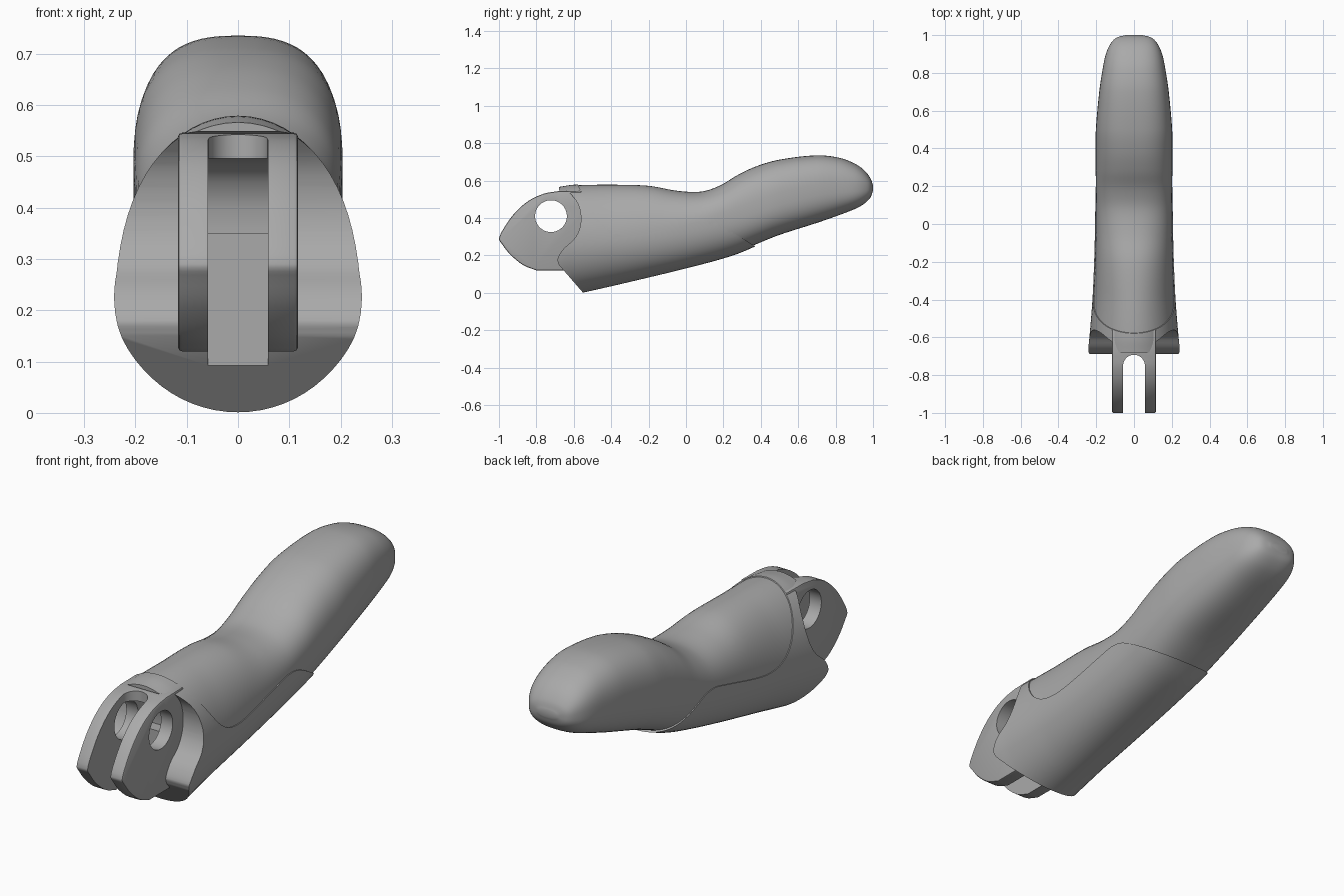
import bpy, bmesh, math
from mathutils import Vector, Matrix

if "Cube" in bpy.data.objects:
    bpy.data.objects.remove(bpy.data.objects["Cube"], do_unlink=True)

GREY = (0.40, 0.40, 0.40, 1)
grey = bpy.data.materials.new("satin grey")
grey.use_nodes = True
grey.diffuse_color = GREY
grey.node_tree.nodes["Principled BSDF"].inputs["Base Color"].default_value = GREY


def finish(name, bm):
    bmesh.ops.recalc_face_normals(bm, faces=bm.faces)
    mesh = bpy.data.meshes.new(name)
    bm.to_mesh(mesh)
    bm.free()
    mesh.materials.append(grey)
    obj = bpy.data.objects.new(name, mesh)
    bpy.context.collection.objects.link(obj)
    return obj


def hermite(pts, steps, closed=False):
    """Smooth path through points, each a tuple of any length."""
    pts = [Vector(p) for p in pts]
    n = len(pts)
    out = []
    for i in range(n - 1):
        a, b = pts[i], pts[i + 1]
        before, after = pts[max(i - 1, 0)], pts[min(i + 2, n - 1)]
        # tangents by the first coordinate, so uneven spacing stays smooth
        h = (b - a).length
        ta = (b - before) / max((b - a).length + (a - before).length, 1e-6) * h
        tb = (after - a) / max((after - b).length + (b - a).length, 1e-6) * h
        for k in range(steps):
            t = k / steps
            out.append(a * (2*t**3 - 3*t**2 + 1) + ta * (t**3 - 2*t**2 + t)
                       + b * (3*t**2 - 2*t**3) + tb * (t**3 - t**2))
    return out + [pts[-1]]


def prism(name, profile, half):
    """Extrude a (y, z) outline across x."""
    bm = bmesh.new()
    face = bm.faces.new([bm.verts.new((-half, p[0], p[1])) for p in profile])
    new = bmesh.ops.extrude_face_region(bm, geom=[face])["geom"]
    bmesh.ops.translate(bm, vec=(2 * half, 0, 0),
                        verts=[v for v in new if isinstance(v, bmesh.types.BMVert)])
    return finish(name, bm)


def cylinder(name, centre, radius, depth, axis):
    bm = bmesh.new()
    turn = Matrix.Rotation(math.pi / 2, 4, "Y") if axis == "X" else Matrix()
    bmesh.ops.create_cone(bm, cap_ends=True, segments=64, radius1=radius,
                          radius2=radius, depth=depth,
                          matrix=Matrix.Translation(centre) @ turn)
    return finish(name, bm)


def apply(obj, mod):
    bpy.context.view_layer.objects.active = obj
    bpy.ops.object.modifier_apply(modifier=mod.name)


def cut(obj, *cutters):
    for cutter in cutters:
        mod = obj.modifiers.new("cut", "BOOLEAN")
        mod.operation, mod.solver, mod.object = "DIFFERENCE", "EXACT", cutter
        apply(obj, mod)


# Body stations: y, top, bottom, height of widest point, half width
STATIONS = [
    (-0.80, 0.545, -0.05, 0.24, 0.245), (-0.68, 0.562, -0.02, 0.25, 0.24),
    (-0.60, 0.574, 0.0, 0.26, 0.232), (-0.40, 0.578, 0.045, 0.28, 0.216),
    (-0.20, 0.572, 0.092, 0.31, 0.207), (-0.05, 0.546, 0.128, 0.34, 0.203),
    (0.08, 0.541, 0.161, 0.37, 0.201), (0.18, 0.573, 0.188, 0.40, 0.201),
    (0.28, 0.632, 0.220, 0.43, 0.203), (0.38, 0.678, 0.262, 0.46, 0.204),
    (0.50, 0.712, 0.310, 0.50, 0.202), (0.70, 0.735, 0.374, 0.55, 0.184),
    (0.82, 0.722, 0.416, 0.56, 0.166), (0.90, 0.692, 0.447, 0.56, 0.149),
    (0.95, 0.658, 0.474, 0.56, 0.127), (0.985, 0.615, 0.508, 0.56, 0.095),
    (1.0, 0.575, 0.545, 0.56, 0.045),
]


def loft(name, start, end, grow, drop):
    """Skin superellipse rings along y, rounder near the front."""
    bm = bmesh.new()
    rings = []
    for y, top, low, mid, half in hermite(STATIONS, 6):
        if not start <= y <= end:
            continue
        power = 2 / (2 + 0.6 * min(max((y + 0.4) / 0.9, 0), 1))
        ring = []
        for i in range(64):
            a = math.tau * i / 64
            c, s = math.cos(a), math.sin(a)
            rise = top + grow - mid if s > 0 else mid - low + drop
            ring.append(bm.verts.new((
                math.copysign(abs(c) ** power, c) * (half + grow), y,
                mid + math.copysign(abs(s) ** power, s) * rise)))
        rings.append(ring)
    for a, b in zip(rings, rings[1:]):
        for i in range(64):
            j = (i + 1) % 64
            bm.faces.new((a[i], a[j], b[j], b[i]))
    bm.faces.new(rings[0])
    bm.faces.new(rings[-1])
    return finish(name, bm)


core = loft("finger_core", -0.605, 1.0, 0, 0)
shell = loft("lower_shell", -0.80, 0.5, 0.004, 0.01)

# Front end: sloped underside, hollow cheeks and small top lip
cheek = hermite([(-0.68, 0.15), (-0.687, 0.18), (-0.655, 0.235), (-0.60, 0.285),
                 (-0.57, 0.34), (-0.562, 0.41), (-0.58, 0.48), (-0.63, 0.545)], 5)
front = [(-1.2, -0.3), (-0.29, -0.3)] + cheek + [(-0.68, 0.548), (-0.68, 0.9), (-1.2, 0.9)]
front_cutter = prism("front_cutter", front, 0.5)
inner_cutter = prism("inner_front_cutter", [(p[0] + 0.012, p[1]) for p in front], 0.5)

# Wavy seam where the shell meets the core
seam = hermite([(-0.585, 0.59), (-0.53, 0.49), (-0.45, 0.37), (-0.38, 0.318),
                (-0.30, 0.304), (-0.20, 0.317), (0.0, 0.365), (0.09, 0.383),
                (0.17, 0.367), (0.38, 0.243)], 5)
seam_cutter = prism("seam_cutter", seam + [(0.38, -0.3), (0.9, -0.3), (0.9, 1), (-0.585, 1)], 0.5)

# Hinge fork block with rounded nose
nose = hermite([(-0.80, 0.12), (-0.87, 0.148), (-0.94, 0.205), (-0.985, 0.262),
                (-1.0, 0.29), (-0.965, 0.36), (-0.91, 0.433), (-0.84, 0.493),
                (-0.76, 0.53), (-0.68, 0.544)], 4)
fork = prism("hinge_fork", nose + [(-0.56, 0.546), (-0.52, 0.45), (-0.52, 0.12)], 0.117)
bevel = fork.modifiers.new("soft edges", "BEVEL")
bevel.width, bevel.segments, bevel.limit_method = 0.008, 2, "ANGLE"
bevel.angle_limit = math.radians(60)
apply(fork, bevel)

# Slot between the fork cheeks, with a hollow under the lip
slot = prism("slot_cutter", [(-1.2, -0.1), (-0.63, -0.1), (-0.63, 0.35), (-0.575, 0.35),
                             (-0.575, 0.40), (-0.595, 0.45), (-0.63, 0.483), (-0.68, 0.496),
                             (-0.75, 0.496), (-0.75, 0.8), (-1.2, 0.8)], 0.058)
lip_round = cylinder("lip_cutter", (0, -0.75, 0.62), 0.0575, 0.25, "Z")
pin_hole = cylinder("pin_hole_cutter", (0, -0.722, 0.41), 0.085, 0.6, "X")

cut(core, inner_cutter)
cut(shell, front_cutter, seam_cutter, slot, lip_round)
cut(fork, slot, lip_round, pin_hole)
for cutter in (front_cutter, inner_cutter, seam_cutter, slot, lip_round, pin_hole):
    bpy.data.objects.remove(cutter, do_unlink=True)

# Smooth skin with crisp cut edges
for obj in (core, shell, fork):
    bpy.ops.object.select_all(action="DESELECT")
    obj.select_set(True)
    bpy.context.view_layer.objects.active = obj
    bpy.ops.object.shade_smooth_by_angle(angle=math.radians(32))
